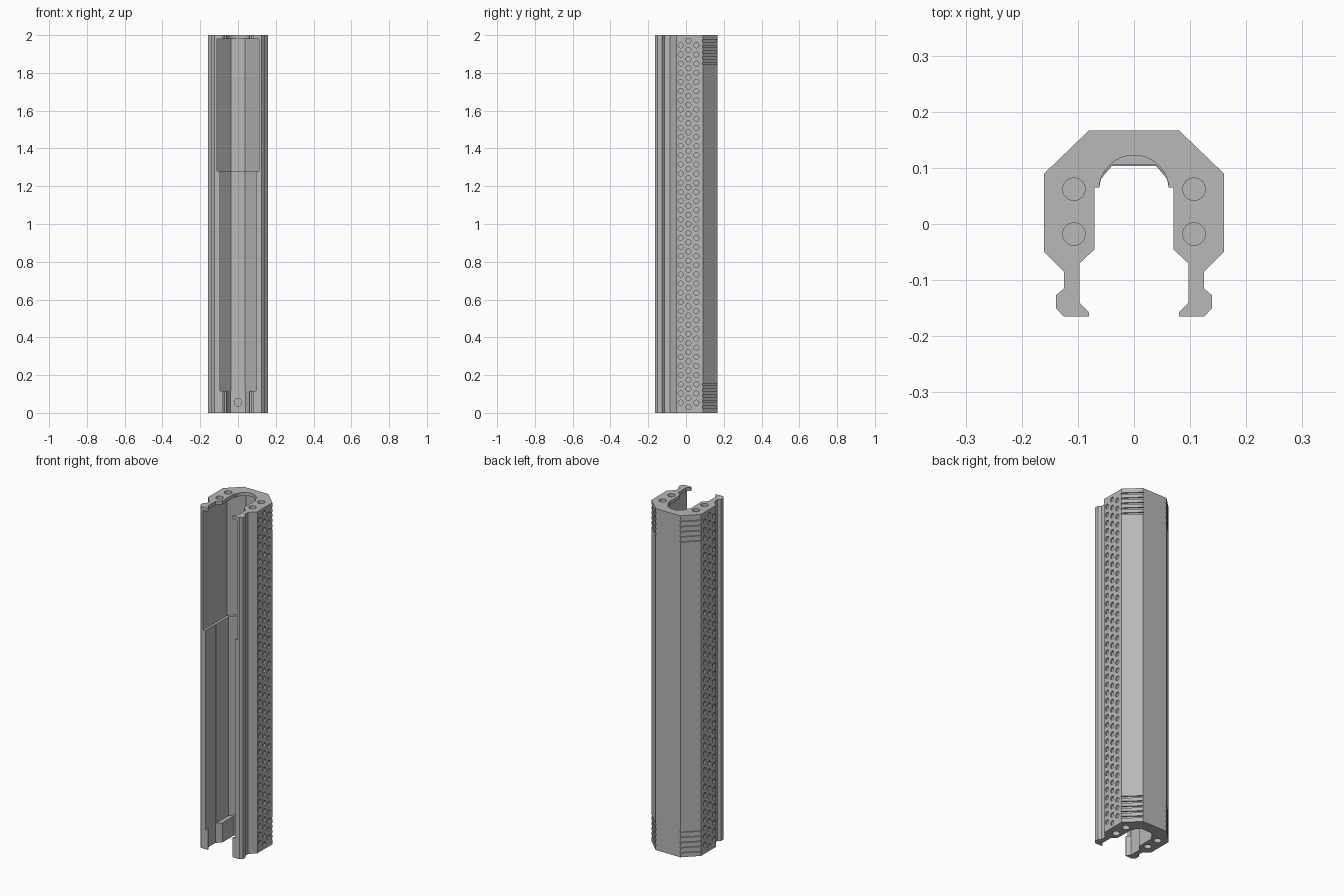
import bpy, bmesh, math
from mathutils import Matrix, Vector

cube = bpy.data.objects.get("Cube")
if cube:
    bpy.data.objects.remove(cube, do_unlink=True)

grey = bpy.data.materials.new("plain grey")
grey.use_nodes = True
grey.diffuse_color = (0.48, 0.48, 0.48, 1)
grey.node_tree.nodes["Principled BSDF"].inputs["Base Color"].default_value = grey.diffuse_color


def mirrored(half):
    """Close a right-hand half outline with its mirror image."""
    return half + [(-x, y) for x, y in reversed(half)]


def add_prism(bm, outline, z0, z1):
    face = bm.faces.new([bm.verts.new((x, y, z0)) for x, y in outline])
    ext = bmesh.ops.extrude_face_region(bm, geom=[face])["geom"]
    verts = [v for v in ext if isinstance(v, bmesh.types.BMVert)]
    bmesh.ops.translate(bm, verts=verts, vec=(0, 0, z1 - z0))


def add_rod(bm, centre, axis, radius, length, sides=16):
    turn = Vector(axis).to_track_quat("Z", "Y").to_matrix().to_4x4()
    bmesh.ops.create_cone(bm, cap_ends=True, segments=sides, radius1=radius, radius2=radius,
                          depth=length, matrix=Matrix.Translation(centre) @ turn)


def finish(bm, name):
    bmesh.ops.recalc_face_normals(bm, faces=bm.faces)
    mesh = bpy.data.meshes.new(name)
    bm.to_mesh(mesh)
    bm.free()
    mesh.materials.append(grey)
    ob = bpy.data.objects.new(name, mesh)
    bpy.context.collection.objects.link(ob)
    return ob


# Main channel: octagonal back, two legs, hooked feet
bm = bmesh.new()
add_prism(bm, mirrored([
    (0.08, 0.167), (0.16, 0.09), (0.16, -0.05), (0.125, -0.085), (0.125, -0.115),
    (0.139, -0.127), (0.139, -0.15), (0.125, -0.165), (0.08, -0.165), (0.08, -0.158),
    (0.097, -0.14), (0.097, -0.07), (0.07, -0.045), (0.07, 0.065), (0.062, 0.065),
    (0.059, 0.08), (0.04, 0.103)]), 0, 2)
body = finish(bm, "channel_body")
cutters = []

# Inner pockets: a wide upper one and a slightly narrower lower one
for name, w, side_y, back_y, z0, z1 in (("upper_pocket", 0.11, 0.057, 0.13, 1.28, 1.98),
                                        ("lower_pocket", 0.095, 0.05, 0.106, 0.115, 1.4)):
    bm = bmesh.new()
    add_prism(bm, mirrored([(w, -0.3), (w, side_y), (0.038, back_y)]), z0, z1)
    cutters.append(finish(bm, name))

# Rounded mouth through the top lip
bm = bmesh.new()
add_rod(bm, (0, 0.06, 2), (0, 0, 1), 0.0625, 0.08, 40)
cutters.append(finish(bm, "mouth_cutter"))

# Screw holes, grip dimples and end grooves
bm = bmesh.new()
add_rod(bm, (0, 0.105, 0.055), (0, 1, 0), 0.02, 0.05)
for side in (1, -1):
    for y in (0.062, -0.018):
        for z, half_depth in ((2, 0.018), (0, 0.06)):
            add_rod(bm, (side * 0.107, y, z), (0, 0, 1), 0.02, 2 * half_depth, 24)
    pitch = 1.94 / 40
    for y, start, count in ((-0.028, 0.5, 40), (0.013, 0, 41), (0.055, 0.5, 40)):
        for i in range(count):
            add_rod(bm, (side * 0.16, y, 0.03 + (start + i) * pitch), (1, 0, 0), 0.0135, 0.016, 12)
    for i in range(5):
        for z in (0.03 + 0.03 * i, 1.97 - 0.03 * i):
            bar = Matrix.Translation((side * 0.12, 0.1285, z)) @ Matrix.Rotation(
                -side * math.radians(43.9), 4, "Z") @ Matrix.Diagonal((0.116, 0.014, 0.011, 1))
            bmesh.ops.create_cube(bm, size=1, matrix=bar)
cutters.append(finish(bm, "detail_cutter"))

# Cut everything, then bake the result
for cutter in cutters:
    cutter.hide_render = True
    mod = body.modifiers.new(cutter.name, "BOOLEAN")
    mod.operation = "DIFFERENCE"
    mod.solver = "EXACT"
    mod.object = cutter
graph = bpy.context.evaluated_depsgraph_get()
body.data = bpy.data.meshes.new_from_object(body.evaluated_get(graph))
body.modifiers.clear()
for cutter in cutters:
    bpy.data.objects.remove(cutter, do_unlink=True)

# Smooth the round walls, keep hard edges
bpy.ops.object.select_all(action="DESELECT")
body.select_set(True)
bpy.context.view_layer.objects.active = body
bpy.ops.object.shade_smooth_by_angle(angle=math.radians(31))
